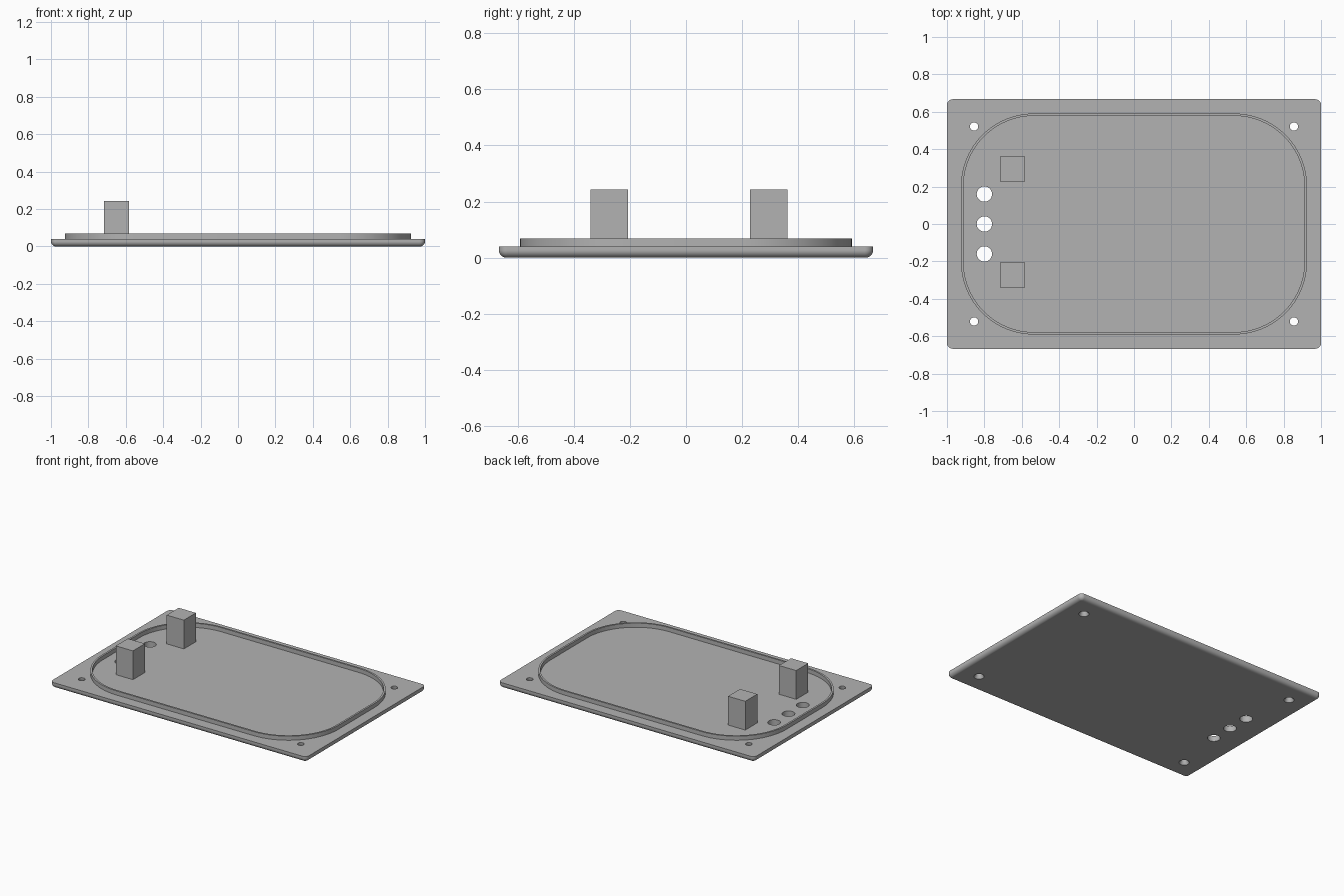
import bpy, bmesh, math

if "Cube" in bpy.data.objects:
    bpy.data.objects.remove(bpy.data.objects["Cube"])

grey = bpy.data.materials.new("light_grey")
grey.use_nodes = True
GREY = (0.45, 0.45, 0.45, 1)
grey.diffuse_color = GREY
grey.node_tree.nodes["Principled BSDF"].inputs["Base Color"].default_value = GREY


def make_object(name, bm):
    bmesh.ops.recalc_face_normals(bm, faces=bm.faces)
    mesh = bpy.data.meshes.new(name)
    bm.to_mesh(mesh)
    bm.free()
    mesh.materials.append(grey)
    obj = bpy.data.objects.new(name, mesh)
    bpy.context.collection.objects.link(obj)
    return obj


def select_only(obj):
    bpy.ops.object.select_all(action='DESELECT')
    obj.select_set(True)
    bpy.context.view_layer.objects.active = obj


def smooth(obj):
    select_only(obj)
    bpy.ops.object.shade_smooth_by_angle(angle=math.radians(35))


def rounded_rect(half_x, half_y, radius, steps):
    """Outline points of a rectangle with rounded corners, anticlockwise."""
    points = []
    for i, (sx, sy) in enumerate([(1, 1), (-1, 1), (-1, -1), (1, -1)]):
        for k in range(steps + 1):
            a = (i + k / steps) * math.pi / 2
            points.append((sx * (half_x - radius) + radius * math.cos(a),
                           sy * (half_y - radius) + radius * math.sin(a)))
    return points


def loft(loops, closed):
    """Bridge stacked outlines; join the ends or cap them."""
    bm = bmesh.new()
    rings = [[bm.verts.new((x, y, z)) for x, y in pts] for pts, z in loops]
    pairs = list(zip(rings, rings[1:]))
    if closed:
        pairs.append((rings[-1], rings[0]))
    else:
        bm.faces.new(rings[0])
        bm.faces.new(rings[-1])
    for low, high in pairs:
        n = len(low)
        for i in range(n):
            j = (i + 1) % n
            bm.faces.new((low[i], low[j], high[j], high[i]))
    return bm


def circle(x, y, radius, n=32):
    return [(x + radius * math.cos(i * math.tau / n),
             y + radius * math.sin(i * math.tau / n)) for i in range(n)]


HALF_X, HALF_Y, TOP = 1.0, 0.667, 0.04
FILLET, CORNER = 0.027, 0.03

# Base plate: sharp top edge, rounded bottom edge
loops = []
for k in range(9):
    a = k / 8 * math.pi / 2
    inset = FILLET * (1 - math.sin(a))
    loops.append((rounded_rect(HALF_X - inset, HALF_Y - inset, CORNER - inset, 8),
                  FILLET * (1 - math.cos(a))))
loops.append((rounded_rect(HALF_X, HALF_Y, CORNER, 8), TOP))
plate = make_object("base_plate", loft(loops, False))

# Hole cutters: three round openings and four countersunk screw holes
cutters = []
for y in (-0.16, 0, 0.16):
    cutters.append(loft([(circle(-0.8, y, 0.041), -0.05),
                         (circle(-0.8, y, 0.041), 0.1)], False))
for x in (-0.855, 0.855):
    for y in (-0.521, 0.521):
        cutters.append(loft([(circle(x, y, 0.033), -0.05),
                             (circle(x, y, 0.033), 0),
                             (circle(x, y, 0.022), 0.02),
                             (circle(x, y, 0.022), 0.1)], False))
for bm in cutters:
    cutter = make_object("hole_cutter", bm)
    cutter.hide_render = True
    mod = plate.modifiers.new("hole", 'BOOLEAN')
    mod.operation = 'DIFFERENCE'
    mod.solver = 'EXACT'
    mod.object = cutter
    select_only(plate)
    bpy.ops.object.modifier_apply(modifier=mod.name)
    bpy.data.objects.remove(cutter)
smooth(plate)
weighted = plate.modifiers.new("flat_normals", 'WEIGHTED_NORMAL')
weighted.keep_sharp = True

# Raised locating rim
RIM_TOP, WALL, RIM_R = 0.069, 0.013, 0.39
outer = rounded_rect(0.925, 0.591, RIM_R, 24)
inner = rounded_rect(0.925 - WALL, 0.591 - WALL, RIM_R - WALL, 24)
rim = make_object("locating_rim", loft(
    [(outer, 0.035), (outer, RIM_TOP), (inner, RIM_TOP), (inner, 0.035)], True))
smooth(rim)

# Two square posts
for name, y in (("front_post", -0.273), ("back_post", 0.295)):
    bm = bmesh.new()
    bmesh.ops.create_cube(bm, size=1)
    bmesh.ops.scale(bm, vec=(0.134, 0.134, 0.208), verts=bm.verts)
    bmesh.ops.translate(bm, vec=(-0.649, y, 0.139), verts=bm.verts)
    make_object(name, bm)
